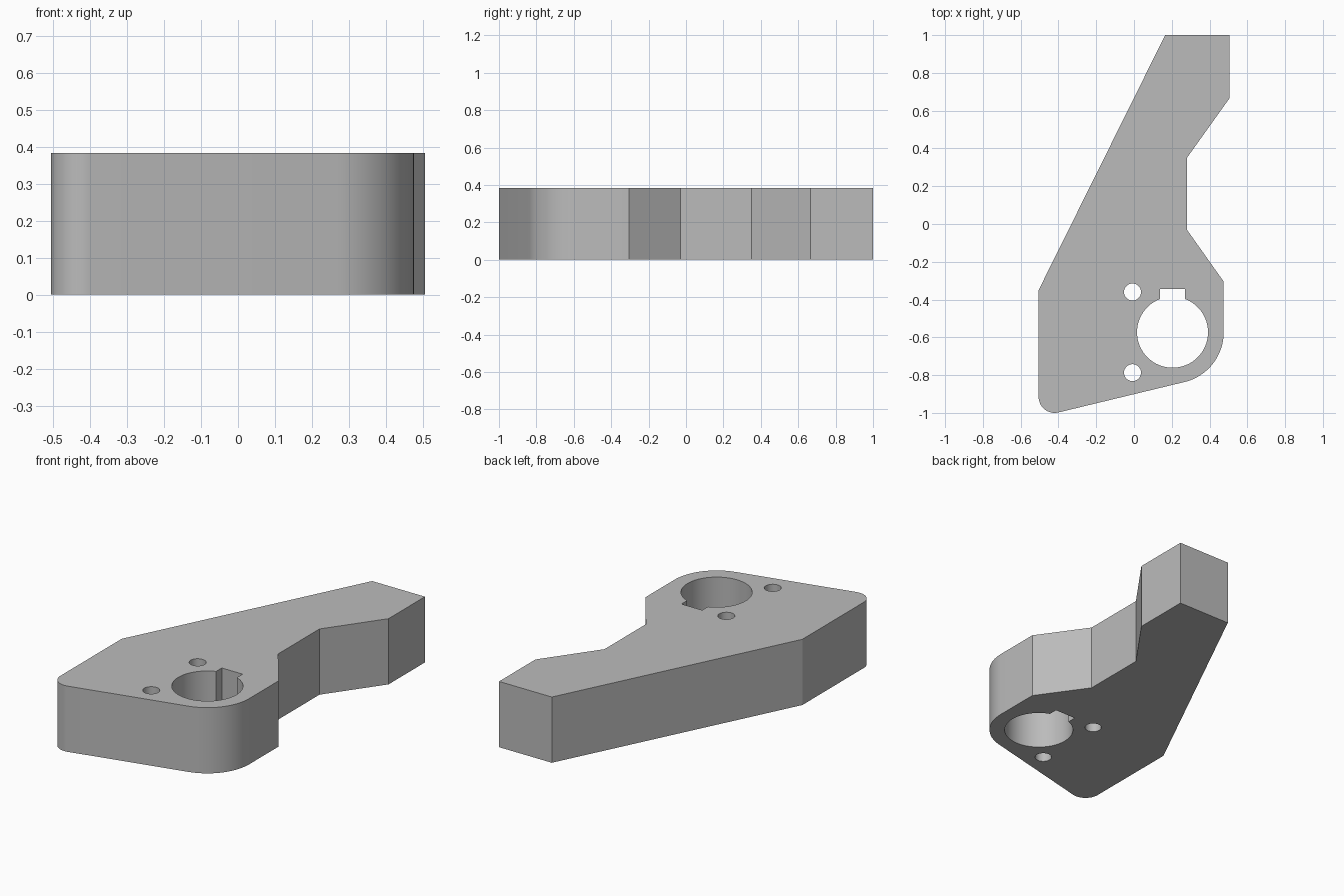
import bpy
import bmesh
from math import radians, pi, asin, cos, sin

if "Cube" in bpy.data.objects:
    bpy.data.objects.remove(bpy.data.objects["Cube"], do_unlink=True)

THICKNESS = 0.383
BORE = (0.204, -0.573)
BORE_RADIUS = 0.188
KEY_HALF = 0.067
KEY_TOP = -0.345


def arc(center, radius, start, end, steps):
    """Points along an arc, both ends included."""
    angles = [start + (end - start) * i / steps for i in range(steps + 1)]
    return [(center[0] + radius * cos(a), center[1] + radius * sin(a)) for a in angles]


def hole(center, radius, steps=32):
    return arc(center, radius, 0, 2 * pi, steps)[:-1]


# Outer outline: angled arm, necked side, large and small rounded corners
tangent = radians(-76.4)
outline = [(0.475, -0.305), (0.28, -0.03), (0.28, 0.35), (0.505, 0.665),
           (0.505, 1.0), (0.165, 1.0), (-0.505, -0.35)]
outline += arc((-0.42, -0.915), 0.085, -pi, tangent, 16)
outline += arc(BORE, 0.271, tangent, 0, 24)

# Shaft bore with a square keyway at the back
key_angle = asin(KEY_HALF / BORE_RADIUS)
bore = arc(BORE, BORE_RADIUS, pi / 2 + key_angle, 2.5 * pi - key_angle, 56)
bore += [(BORE[0] + KEY_HALF, KEY_TOP), (BORE[0] - KEY_HALF, KEY_TOP)]

# Two small pin holes
loops = [outline, bore] + [hole((-0.008, y), 0.045) for y in (-0.36, -0.787)]

# Fill the profile and extrude it to a solid plate
bm = bmesh.new()
for loop in loops:
    verts = [bm.verts.new((x, y, 0)) for x, y in loop]
    for i, v in enumerate(verts):
        bm.edges.new((verts[i - 1], v))
bmesh.ops.triangle_fill(bm, use_beauty=True, edges=bm.edges[:], normal=(0, 0, 1))
top = bmesh.ops.extrude_face_region(bm, geom=bm.faces[:], use_keep_orig=True)["geom"]
bmesh.ops.translate(bm, vec=(0, 0, THICKNESS),
                    verts=[g for g in top if isinstance(g, bmesh.types.BMVert)])
bmesh.ops.recalc_face_normals(bm, faces=bm.faces[:])

mesh = bpy.data.meshes.new("lever_plate")
bm.to_mesh(mesh)
bm.free()
plate = bpy.data.objects.new("lever_plate", mesh)
bpy.context.collection.objects.link(plate)

# Plain grey metal
grey = bpy.data.materials.new("plain_grey")
grey.use_nodes = True
color = (0.5, 0.5, 0.5, 1)
grey.diffuse_color = color
grey.node_tree.nodes["Principled BSDF"].inputs["Base Color"].default_value = color
mesh.materials.append(grey)

bpy.ops.object.select_all(action="DESELECT")
plate.select_set(True)
bpy.context.view_layer.objects.active = plate
bpy.ops.object.shade_smooth_by_angle(angle=radians(25))
